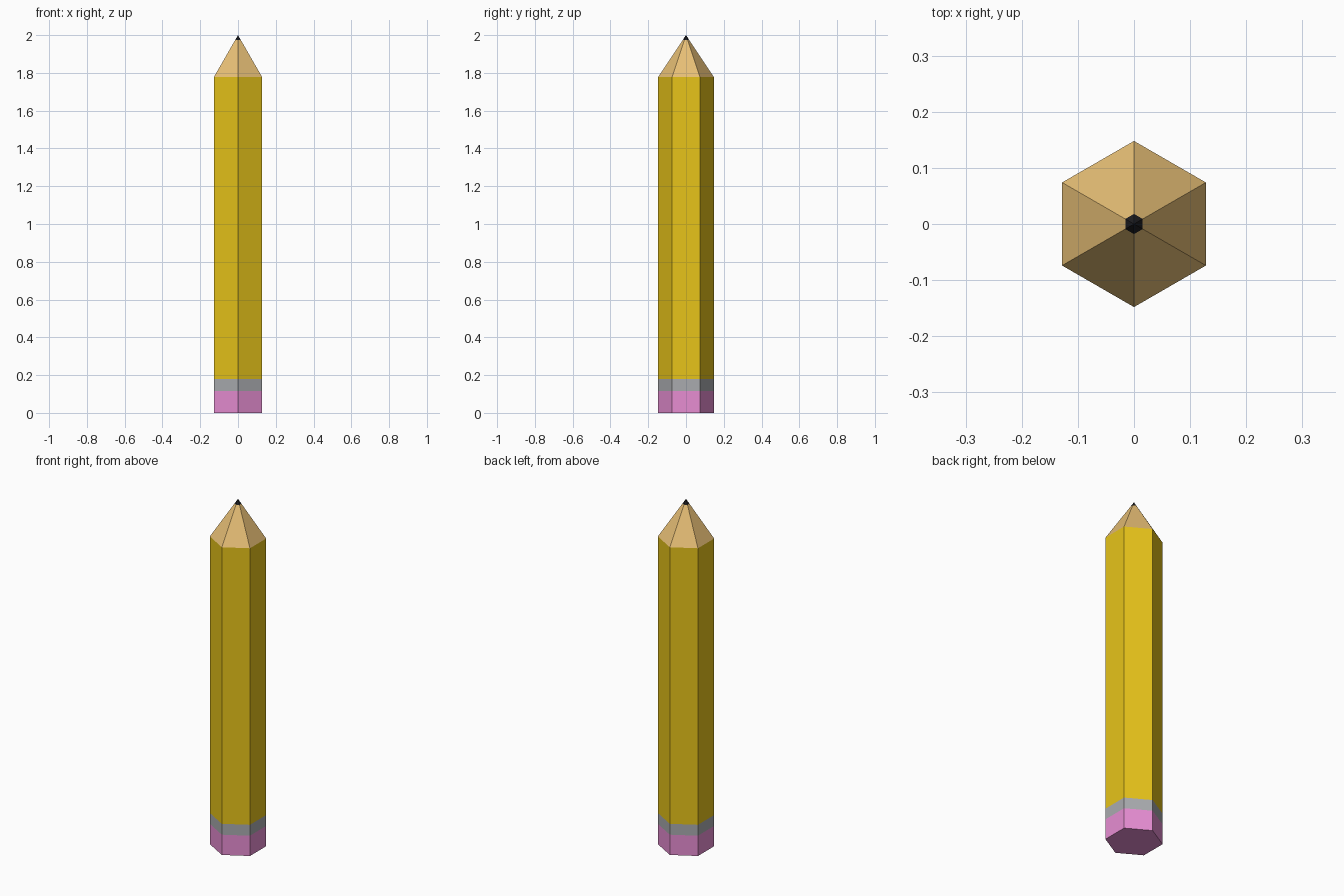
import bpy, bmesh, math

if "Cube" in bpy.data.objects:
    bpy.data.objects.remove(bpy.data.objects["Cube"])

R = 0.148        # hexagon corner radius, corners on +y and -y
SHOULDER, TOP = 1.777, 2.0
LEAD_R = 0.018
LEAD_Z = TOP - (TOP - SHOULDER) * LEAD_R / R


def material(name, rgb):
    m = bpy.data.materials.new(name)
    m.diffuse_color = (*rgb, 1)
    m.use_nodes = True
    m.node_tree.nodes["Principled BSDF"].inputs["Base Color"].default_value = m.diffuse_color
    return m


def hex_section(name, z0, r0, z1, r1, rgb, bottom=False):
    """Six flat sides between two heights; r1 = 0 closes to a point."""
    bm = bmesh.new()

    def ring(z, r):
        return [bm.verts.new((r * math.cos(a), r * math.sin(a), z))
                for a in (math.radians(90 + 60 * i) for i in range(6))]

    low = ring(z0, r0)
    if r1:
        high = ring(z1, r1)
    else:
        tip = bm.verts.new((0, 0, z1))
    for i in range(6):
        j = (i + 1) % 6
        if r1:
            bm.faces.new((low[i], low[j], high[j], high[i]))
        else:
            bm.faces.new((low[i], low[j], tip))
    if bottom:
        bm.faces.new(low[::-1])
    mesh = bpy.data.meshes.new(name)
    bm.to_mesh(mesh)
    bm.free()
    mesh.materials.append(material(name, rgb))
    obj = bpy.data.objects.new(name, mesh)
    bpy.context.collection.objects.link(obj)
    return obj


# Sections stacked from the eraser end up to the point
hex_section("eraser", 0, R, 0.117, R, (0.80, 0.27, 0.65), bottom=True)
hex_section("ferrule", 0.117, R, 0.18, R, (0.40, 0.41, 0.43))
hex_section("painted_body", 0.18, R, SHOULDER, R, (0.80, 0.55, 0.01))
hex_section("sharpened_wood", SHOULDER, R, LEAD_Z, LEAD_R, (0.80, 0.52, 0.18))
hex_section("lead_tip", LEAD_Z, LEAD_R, TOP, 0, (0.012, 0.012, 0.015))
